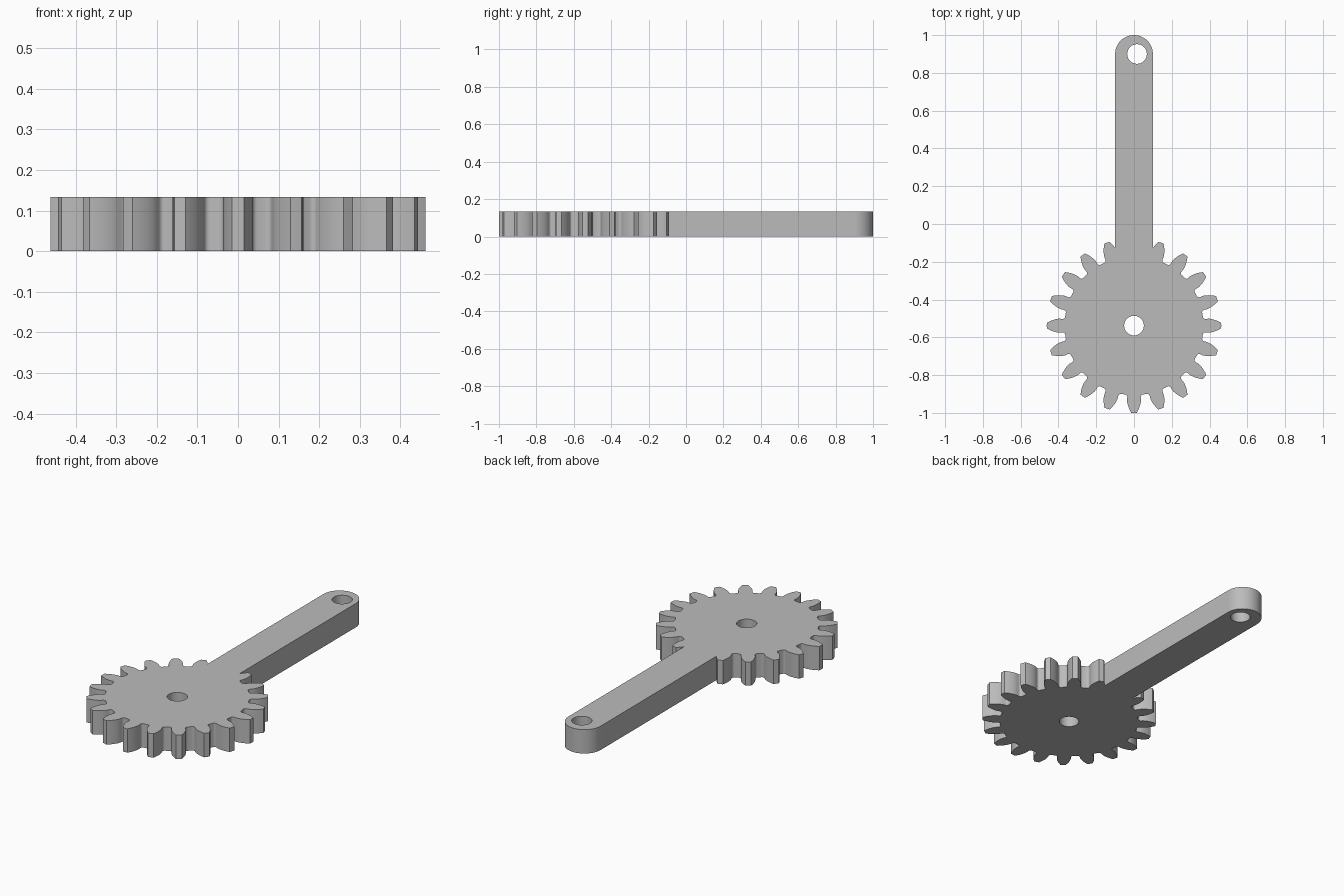
import bpy
import bmesh
from math import acos, cos, pi, radians, sin, sqrt, tan

cube = bpy.data.objects.get("Cube")
if cube:
    bpy.data.objects.remove(cube, do_unlink=True)

THICK = 0.134
TEETH = 20
TIP_R = 0.462
GEAR_Y = -1 + TIP_R
MODULE = 2 * TIP_R / (TEETH + 2)
PITCH_R = MODULE * TEETH / 2
ROOT_R = PITCH_R - 1.25 * MODULE
BASE_R = PITCH_R * cos(radians(20))
ARM_HALF = 0.1
ARM_END = 1 - ARM_HALF
HOLE_R = 0.052


def inv(a):
    return tan(a) - a


def half_angle(r):
    """Half the angular width of an involute tooth at radius r."""
    return pi / (2 * TEETH) + inv(radians(20)) - inv(acos(min(1, BASE_R / r)))


def arc(cx, cy, r, start, end, steps):
    return [(cx + r * cos(start + (end - start) * i / steps),
             cy + r * sin(start + (end - start) * i / steps)) for i in range(steps + 1)]


# One tooth flank from the filleted root to the tip, as (radius, half angle)
flank_top = half_angle(BASE_R)
fillet = 0.3 * MODULE
flank = [(ROOT_R + fillet * (1 - cos(a)), flank_top + fillet * (1 - sin(a)) / ROOT_R)
         for a in (i * pi / 8 for i in range(5))]
steps = 7
flank += [(r, half_angle(r)) for r in
          (BASE_R + (TIP_R - BASE_R) * i / steps for i in range(steps + 1))]
tooth = [(r, -a) for r, a in flank] + [(TIP_R, 0)] + [(r, a) for r, a in reversed(flank)]

# Full gear outline, counter-clockwise, starting and ending under the arm
gear = []
for k in range(TEETH + 1):
    mid = pi / 2 + 2 * pi * k / TEETH
    gear += [(r * cos(mid + a), GEAR_Y + r * sin(mid + a)) for r, a in tooth]


def under_arm(p):
    return abs(p[0]) < ARM_HALF and p[1] > GEAR_Y


def arm_crossing(inside, outside):
    side = ARM_HALF if outside[0] > 0 else -ARM_HALF
    t = (side - inside[0]) / (outside[0] - inside[0])
    return side, inside[1] + t * (outside[1] - inside[1])


# Drop the teeth covered by the arm and join the arm sides to the gear
first = next(i for i, p in enumerate(gear) if not under_arm(p))
last = max(i for i, p in enumerate(gear) if not under_arm(p))
outline = [arm_crossing(gear[first - 1], gear[first])]
outline += [p for p in gear[first:last + 1] if not under_arm(p)]
outline.append(arm_crossing(gear[last + 1], gear[last]))
outline += arc(0, ARM_END, ARM_HALF, 0, pi, 32)

# Shaft hole and pin hole
loops = [outline,
         arc(0, GEAR_Y, HOLE_R, 0, 2 * pi, 40)[:-1],
         arc(0.016, ARM_END, HOLE_R, 0, 2 * pi, 40)[:-1]]

# Filled flat profile, extruded to a solid
curve = bpy.data.curves.new("crank_profile", "CURVE")
curve.dimensions = "2D"
curve.fill_mode = "BOTH"
curve.extrude = THICK / 2
for loop in loops:
    spline = curve.splines.new("POLY")
    spline.points.add(len(loop) - 1)
    for point, (x, y) in zip(spline.points, loop):
        point.co = (x, y, 0, 1)
    spline.use_cyclic_u = True
crank = bpy.data.objects.new("gear_crank", curve)
bpy.context.collection.objects.link(crank)
bpy.ops.object.select_all(action="DESELECT")
crank.select_set(True)
bpy.context.view_layer.objects.active = crank
bpy.ops.object.convert(target="MESH")
crank = bpy.context.view_layer.objects.active

# Weld the caps to the walls and stand the part on the ground
bm = bmesh.new()
bm.from_mesh(crank.data)
bmesh.ops.remove_doubles(bm, verts=bm.verts, dist=0.0001)
bmesh.ops.translate(bm, verts=bm.verts, vec=(0, 0, THICK / 2))
bmesh.ops.recalc_face_normals(bm, faces=bm.faces)
bm.to_mesh(crank.data)
bm.free()
bpy.ops.object.shade_smooth_by_angle(angle=radians(35))

# Plain grey
grey = bpy.data.materials.new("grey")
grey.use_nodes = True
color = (0.5, 0.5, 0.5, 1)
grey.diffuse_color = color
grey.node_tree.nodes["Principled BSDF"].inputs["Base Color"].default_value = color
crank.data.materials.clear()
crank.data.materials.append(grey)
